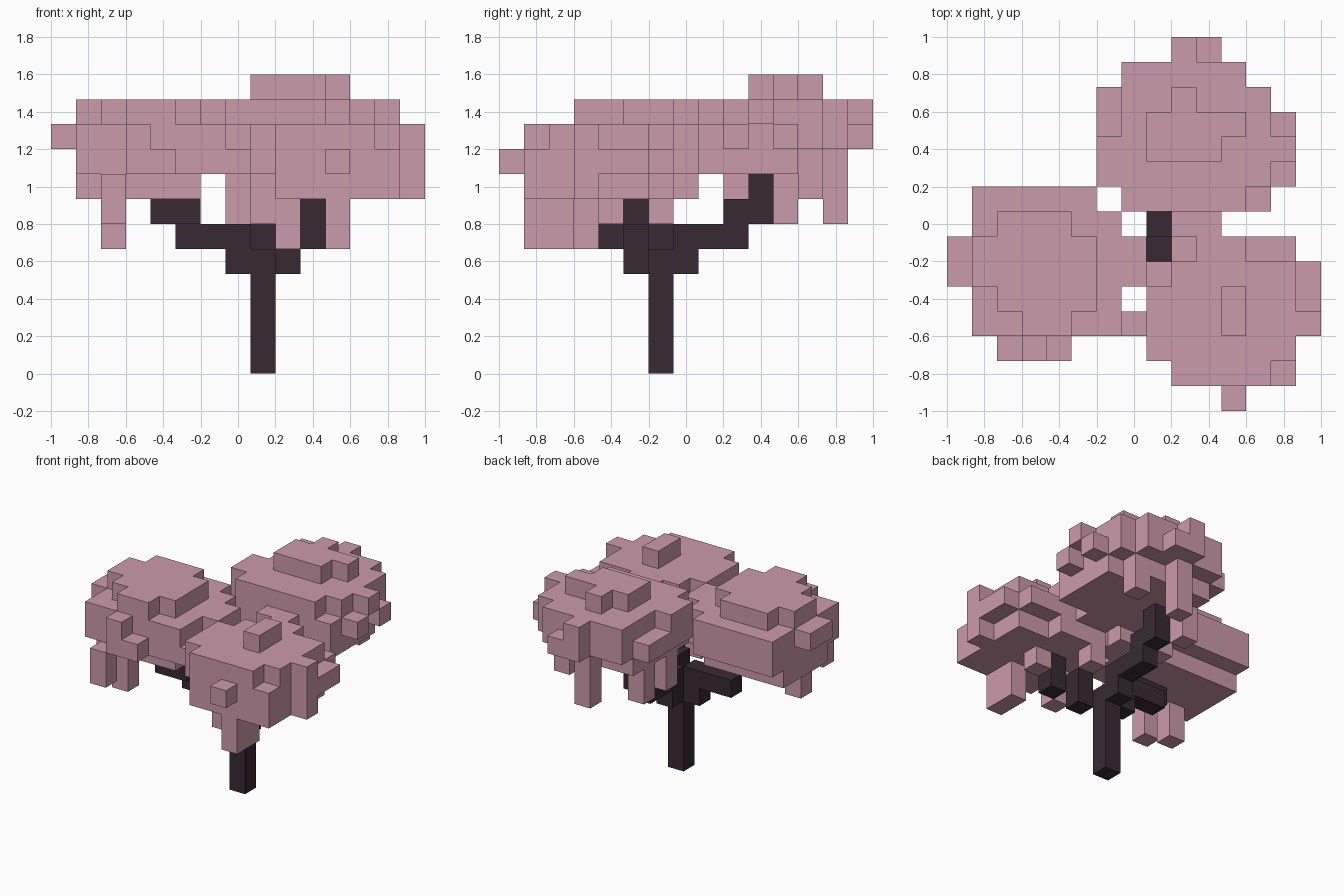
import bpy
import bmesh
from mathutils import Vector

cube = bpy.data.objects.get("Cube")
if cube:
    bpy.data.objects.remove(cube)

CELL = 2 / 15


def make_material(name, rgb):
    mat = bpy.data.materials.new(name)
    mat.use_nodes = True
    color = (*rgb, 1)
    mat.diffuse_color = color
    mat.node_tree.nodes["Principled BSDF"].inputs["Base Color"].default_value = color
    return mat


def build_blocks(name, cells, mat):
    """Make one closed blocky shell: only faces without a neighbouring cell."""
    bm = bmesh.new()
    corners = ((-1, -1), (1, -1), (1, 1), (-1, 1))
    for cell in cells:
        centre = Vector(cell) + Vector((-7, -7, 0.5))
        for axis in range(3):
            for side in (-1, 1):
                step = [0, 0, 0]
                step[axis] = side
                if tuple(c + s for c, s in zip(cell, step)) in cells:
                    continue
                normal = Vector(step)
                u = Vector((0, 0, 0))
                u[(axis + 1) % 3] = 1
                v = normal.cross(u)
                bm.faces.new([bm.verts.new((centre + (normal + a * u + b * v) / 2) * CELL)
                              for a, b in corners])
    bmesh.ops.remove_doubles(bm, verts=bm.verts[:], dist=CELL / 100)
    mesh = bpy.data.meshes.new(name)
    bm.to_mesh(mesh)
    bm.free()
    mesh.materials.append(mat)
    obj = bpy.data.objects.new(name, mesh)
    bpy.context.collection.objects.link(obj)
    return obj


# Each plan letter is a column of leaf cells: lowest and highest layer
COLUMNS = {
    "s": (8, 8), "o": (9, 9), "u": (10, 10), "e": (8, 9), "E": (8, 10),
    "T": (8, 11), "m": (7, 9), "t": (7, 10), "n": (7, 8), "p": (9, 10),
    "q": (6, 7), "k": (6, 8), "j": (6, 9), "J": (6, 10), "d": (5, 9), "D": (5, 10),
}


def build_clump(name, left, back, plan, mat):
    """Plan rows run from back to front, letters from low x to high x."""
    cells = set()
    for row, letters in enumerate(plan):
        for col, letter in enumerate(letters):
            if letter in COLUMNS:
                low, high = COLUMNS[letter]
                cells |= {(left + col, back - row, z) for z in range(low, high + 1)}
    build_blocks(name, cells, mat)


blossom = make_material("dusty_pink_blossom", (0.6, 0.325, 0.41))
bark = make_material("dark_bark", (0.038, 0.023, 0.033))

# Leaf clumps
build_clump("side_leaf_clump", 0, 8, [
    ".eeeee..",
    ".mtttme.",
    "otttttee",
    "otttttee",
    ".mDttte.",
    ".eeEEees",
    "..qes...",
], blossom)

build_clump("front_leaf_clump", 7, 7, [
    "..ee....",
    "..kmmss.",
    ".smmmmms",
    ".mmmJmms",
    ".jdmtmmm",
    ".emmdmm.",
    "..mmdmn.",
    "....s...",
], blossom)

build_clump("back_leaf_clump", 6, 14, [
    "...po...",
    ".ppJpp..",
    "oEETEtp.",
    "oJTTTTEo",
    "pETTTEEu",
    "pJEEEEEo",
    ".EEEEEe.",
], blossom)

# Trunk and three stepped branches
build_blocks("trunk", {(8, 6, z) for z in range(5)}, bark)
build_blocks("side_branch", {(7, 6, 4), (7, 6, 5), (6, 6, 5), (5, 6, 5),
                             (5, 5, 6), (4, 5, 6)}, bark)
build_blocks("front_branch", {(9, 5, 4), (9, 5, 5), (10, 4, 5), (10, 4, 6)}, bark)
build_blocks("back_branch", {(8, 7, 4), (8, 7, 5), (8, 8, 5), (8, 9, 5),
                             (8, 9, 6), (8, 10, 6), (8, 10, 7)}, bark)
